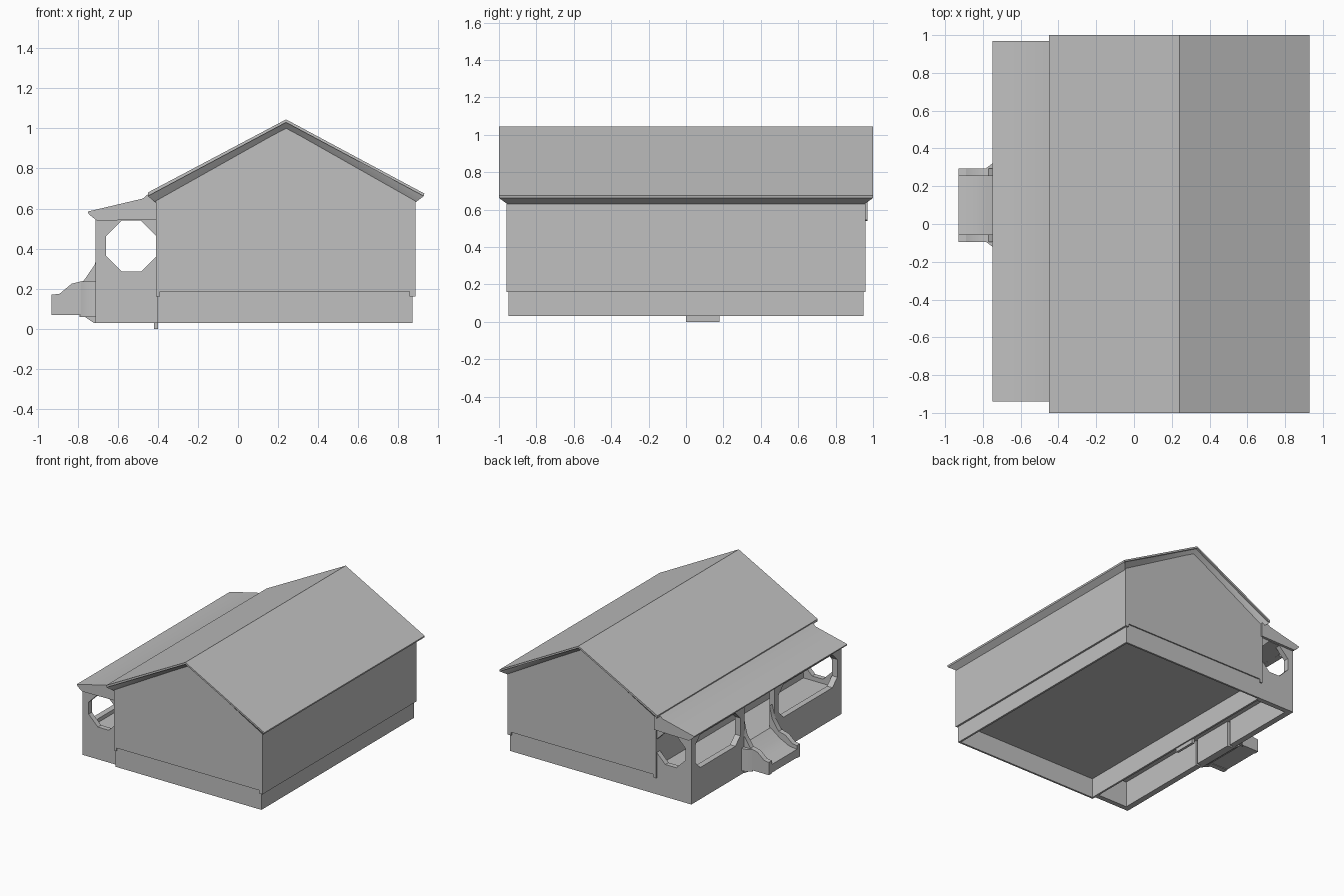
import bpy
import bmesh
import math

cube = bpy.data.objects.get("Cube")
if cube:
    bpy.data.objects.remove(cube, do_unlink=True)

grey = bpy.data.materials.new("plain grey")
grey.use_nodes = True
COLOR = (0.53, 0.53, 0.53, 1)
grey.diffuse_color = COLOR
for node in grey.node_tree.nodes:
    if node.type == 'BSDF_PRINCIPLED':
        node.inputs["Base Color"].default_value = COLOR

PLACE = {
    'x': lambda a, b, t: (t, a, b),
    'y': lambda a, b, t: (a, t, b),
    'z': lambda a, b, t: (a, b, t),
}


def slab(name, loops, axis, lo, hi):
    """Extrude a flat outline (first loop, further loops are holes) along an axis."""
    bm = bmesh.new()
    edges = []
    for loop in loops:
        vs = [bm.verts.new(PLACE[axis](a, b, lo)) for a, b in loop]
        edges += [bm.edges.new((v, vs[i - 1])) for i, v in enumerate(vs)]
    bmesh.ops.triangle_fill(bm, edges=edges, use_beauty=True)
    ext = bmesh.ops.extrude_face_region(bm, geom=bm.faces[:])
    moved = [g for g in ext["geom"] if isinstance(g, bmesh.types.BMVert)]
    bmesh.ops.translate(bm, verts=moved, vec=PLACE[axis](0, 0, hi - lo))
    bmesh.ops.recalc_face_normals(bm, faces=bm.faces[:])
    mesh = bpy.data.meshes.new(name)
    bm.to_mesh(mesh)
    bm.free()
    mesh.materials.append(grey)
    obj = bpy.data.objects.new(name, mesh)
    bpy.context.collection.objects.link(obj)
    bpy.ops.object.select_all(action='DESELECT')
    obj.select_set(True)
    bpy.context.view_layer.objects.active = obj
    bpy.ops.object.shade_smooth_by_angle(angle=math.radians(30))
    return obj


def rect(a0, a1, b0, b1, cut=0):
    """Rectangle outline, with chamfered corners if cut is given."""
    if not cut:
        return [(a0, b0), (a1, b0), (a1, b1), (a0, b1)]
    return [(a0 + cut, b0), (a1 - cut, b0), (a1, b0 + cut), (a1, b1 - cut),
            (a1 - cut, b1), (a0 + cut, b1), (a0, b1 - cut), (a0, b0 + cut)]


# House walls with gables and a recessed floor, above an open-bottomed skirt
slab("house_walls", [[(-0.41, 0.16), (-0.39, 0.16), (-0.39, 0.185), (0.855, 0.185),
                      (0.855, 0.16), (0.885, 0.16), (0.885, 0.645),
                      (0.24, 1.01), (-0.41, 0.645)]], 'y', -0.96, 0.96)
slab("foundation_skirt", [rect(-0.405, 0.87, -0.95, 0.95),
                          rect(-0.39, 0.855, -0.935, 0.935)], 'z', 0.03, 0.19)

# Main roof: thin rim, with soffits sloping in to the walls on every side
roof = slab("main_roof", [[(-0.45, 0.68), (0.24, 1.045), (0.93, 0.675), (0.927, 0.662),
                           (0.885, 0.63), (0.24, 0.995), (-0.41, 0.63),
                           (-0.45, 0.662)]], 'y', -1, 1)
for v in roof.data.vertices:
    if 1.045 - 0.53 * abs(v.co.x - 0.24) - v.co.z > 0.035:
        v.co.y *= 0.955
rim = [[(-0.45, 0.68), (0.24, 1.045), (0.93, 0.675),
        (0.927, 0.662), (0.24, 1.03), (-0.45, 0.662)]]
slab("roof_rim", rim, 'y', -1, 1)

# Porch roof running down from the main eave, floor and underside bracket
slab("porch_roof", [[(-0.40, 0.69), (-0.44, 0.68), (-0.475, 0.65), (-0.75, 0.585),
                     (-0.745, 0.572), (-0.705, 0.54), (-0.40, 0.545)]],
     'y', -0.94, 0.97)
slab("porch_floor", [rect(-0.69, -0.4, -0.9, 0.93)], 'z', 0.235, 0.25)
slab("underside_bracket", [rect(-0.42, -0.4, 0, 0.18)], 'z', 0, 0.05)

# Porch end walls, each with one chamfered opening
for name, y in (("porch_front_wall", -0.92), ("porch_back_wall", 0.91)):
    slab(name, [rect(-0.712, -0.4, 0.03, 0.555),
                rect(-0.66, -0.405, 0.285, 0.54, 0.08)], 'y', y, y + 0.04)

# Porch long wall bays either side of the entrance
for name, y0, y1 in (("porch_front_bay", -0.92, -0.09), ("porch_back_bay", 0.29, 0.95)):
    slab(name, [rect(y0, y1, 0.03, 0.57),
                rect(y0 + 0.05, y1 - 0.05, 0.28, 0.54, 0.06)], 'x', -0.712, -0.665)

# Entrance steps between two low cheek walls
slab("entrance_steps", [[(-0.93, 0.075), (-0.78, 0.075), (-0.72, 0.03), (-0.66, 0.03),
                         (-0.66, 0.25), (-0.70, 0.25), (-0.78, 0.19), (-0.86, 0.15),
                         (-0.93, 0.14)]], 'y', -0.07, 0.27)
for name, y in (("front_step_cheek", -0.095), ("back_step_cheek", 0.255)):
    slab(name, [[(-0.93, 0.07), (-0.78, 0.07), (-0.72, 0.03), (-0.69, 0.03),
                 (-0.69, 0.42), (-0.715, 0.32), (-0.77, 0.24), (-0.83, 0.225),
                 (-0.89, 0.175), (-0.93, 0.17)]], 'y', y, y + 0.04)

# Flared bases where the entrance posts meet the steps
for name, y, s in (("front_post_flare", -0.09, -1), ("back_post_flare", 0.29, 1)):
    slab(name, [[(-0.79, y), (-0.75, y + 0.03 * s), (-0.70, y + 0.04 * s), (-0.70, y)]],
         'z', 0.06, 0.235)
